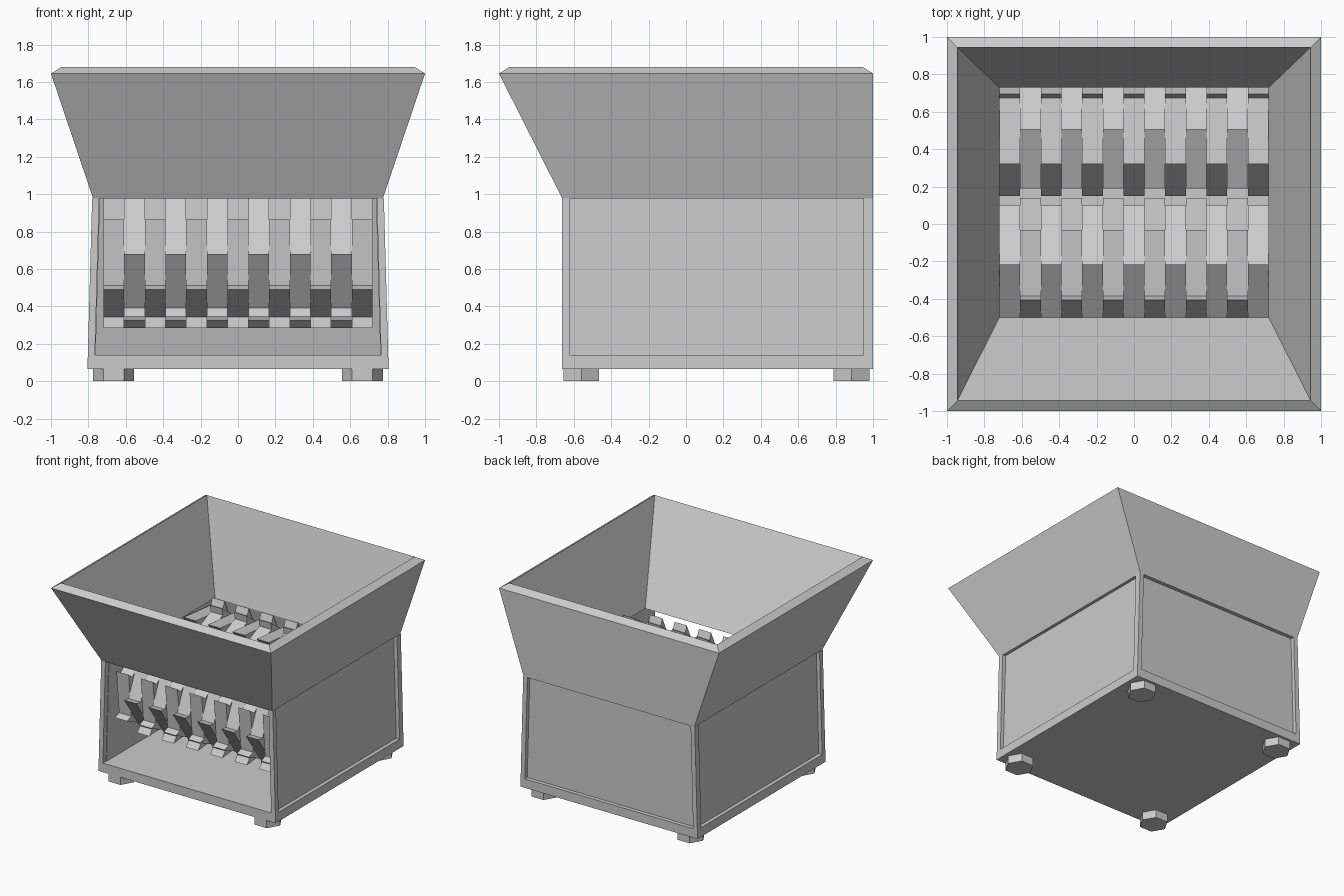
import bpy, bmesh, math

if "Cube" in bpy.data.objects:
    bpy.data.objects.remove(bpy.data.objects["Cube"])

metal = bpy.data.materials.new("plain grey metal")
metal.diffuse_color = (0.6, 0.6, 0.6, 1)
metal.use_nodes = True
metal.node_tree.nodes["Principled BSDF"].inputs["Base Color"].default_value = metal.diffuse_color


def make(name, verts, faces):
    me = bpy.data.meshes.new(name)
    bm = bmesh.new()
    vs = [bm.verts.new(v) for v in verts]
    for f in faces:
        bm.faces.new([vs[i] for i in f])
    bmesh.ops.recalc_face_normals(bm, faces=bm.faces)
    bm.to_mesh(me)
    bm.free()
    me.materials.append(metal)
    ob = bpy.data.objects.new(name, me)
    bpy.context.collection.objects.link(ob)
    return ob


def rect(x0, x1, y0, y1, z):
    return [(x0, y0, z), (x1, y0, z), (x1, y1, z), (x0, y1, z)]


def loft(name, rings, closed=False):
    """Skin between rings of points; cap the ends or join last to first."""
    n, m = len(rings[0]), len(rings)
    verts = [p for r in rings for p in r]
    faces = []
    for k in range(m if closed else m - 1):
        a, b = k * n, ((k + 1) % m) * n
        faces += [(a + i, a + (i + 1) % n, b + (i + 1) % n, b + i) for i in range(n)]
    if not closed:
        faces += [tuple(range(n)), tuple(range((m - 1) * n, m * n))]
    return make(name, verts, faces)


FRONT, BACK = -0.662, 1.0
Z0, Z1, Z2 = 0.066, 0.14, 0.978


def half(z):
    # casing narrows slightly towards the top
    return 0.805 - 0.0275 * (z - Z0)


# Base slab
loft("base", [rect(-half(z), half(z), FRONT, BACK, z) for z in (Z0, Z1)])

# Corner posts and recessed side panels
for s, side in ((-1, "left"), (1, "right")):
    def wall(name, out, inn, y0, y1):
        loft(side + name, [rect(s * (half(z) - inn), s * (half(z) - out), y0, y1, z)
                           for z in (Z1, Z2)])
    wall("_front_post", 0, 0.038, FRONT, -0.62)
    wall("_back_post", 0, 0.038, 0.95, BACK)
    wall("_side_panel", 0.03, 0.042, -0.62, 0.95)

# Back panel, inner face leaning forward
loft("back_panel", [rect(-half(z) + 0.038, half(z) - 0.038, y, 0.968, z)
                    for z, y in ((Z1, 0.94), (Z2, 0.73))])

# Hopper funnel with bevelled rim
loft("hopper", [rect(-0.775, 0.775, FRONT, BACK, Z2),
                rect(-1, 1, -1, 1, 1.645),
                rect(-0.945, 0.945, -0.945, 0.945, 1.68),
                rect(-0.72, 0.72, -0.5, 0.73, Z2)], closed=True)

# Hexagonal feet
for x in (-0.665, 0.665):
    for y in (-0.56, 0.885):
        loft("foot", [[(x + 0.11 * math.cos(i * math.pi / 3),
                        y + 0.11 * math.sin(i * math.pi / 3), z) for i in range(6)]
                      for z in (0, Z0)])


def cutter_profile(phase):
    """Six-toothed ratchet: each tooth is a step out followed by a flat slope."""
    pts = []
    for k in range(6):
        for r, d in ((0.318, 1), (0.375, 0)):
            a = math.radians(phase + 60 * k + d)
            pts.append((r * math.cos(a), r * math.sin(a)))
    return pts


# Two counter-facing rows of alternating cutter discs
W = 1.44 / 13
for row, cy, mirror in (("front_cutter", -0.235, 1), ("back_cutter", 0.525, -1)):
    for i in range(13):
        prof = cutter_profile(27 if (i % 2 == 0) == (mirror == 1) else 57)
        x0 = -0.72 + i * W
        loft(row, [[(x, cy + mirror * a, 0.66 + b) for a, b in prof]
                   for x in (x0, x0 + W)])
